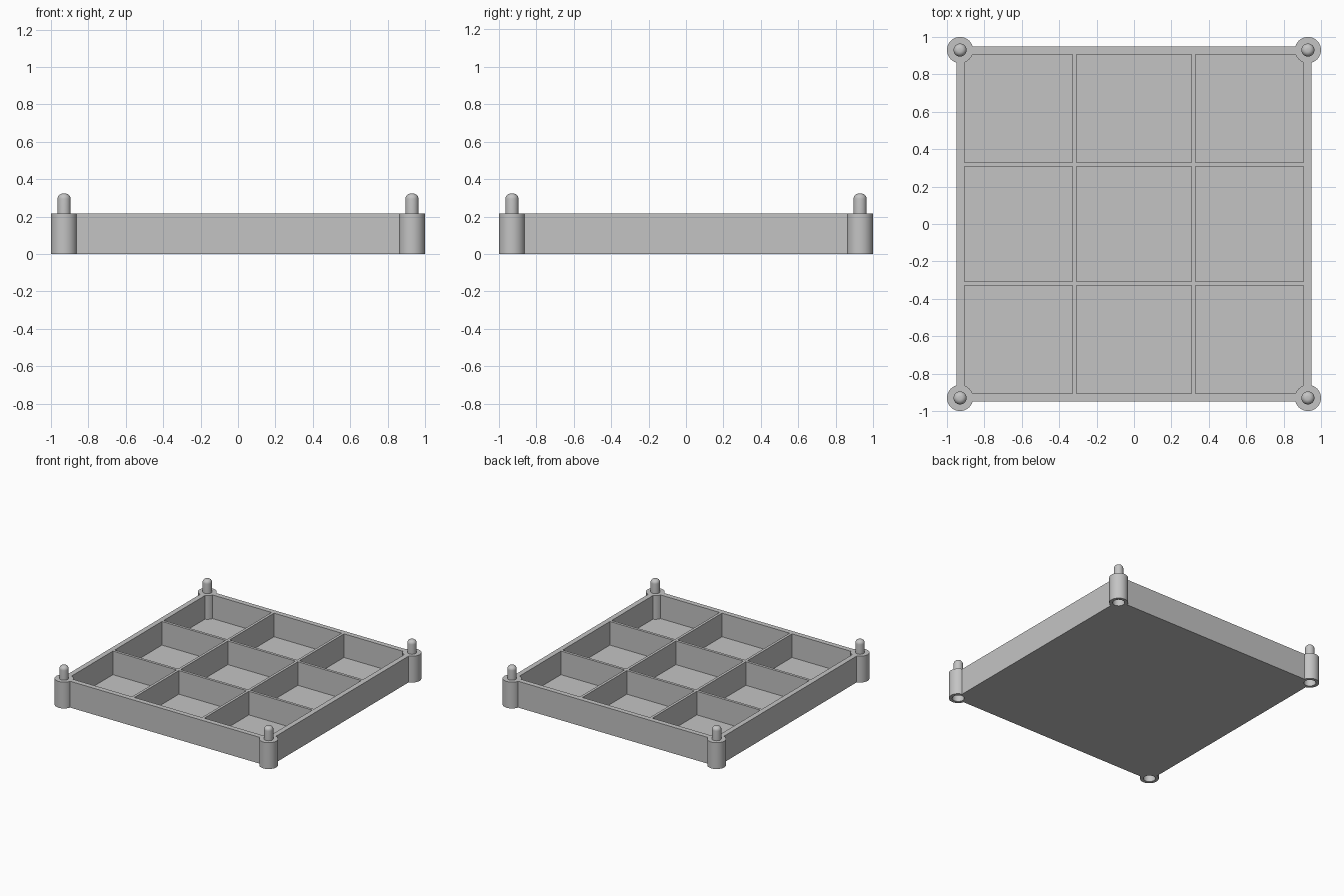
import bpy, bmesh, math
from mathutils import Matrix

cube = bpy.data.objects.get("Cube")
if cube:
    bpy.data.objects.remove(cube, do_unlink=True)

OUTER, INNER = 0.948, 0.906          # half widths of the wall
HEIGHT, FLOOR = 0.216, 0.022
DIVIDER, DIVIDER_HALF = 0.318, 0.011
POST, POST_R, HOLE_R, HOLE_DEPTH = 0.93, 0.07, 0.045, 0.11
PEG_R, PEG_TOP, PEG_ROUND = 0.035, 0.323, 0.028
CORNERS = [(x, y) for x in (-POST, POST) for y in (-POST, POST)]

grey = bpy.data.materials.new("grey plastic")
grey.use_nodes = True
grey.diffuse_color = (0.55, 0.55, 0.55, 1)
grey.node_tree.nodes["Principled BSDF"].inputs["Base Color"].default_value = grey.diffuse_color


def add_object(name, bm):
    bmesh.ops.recalc_face_normals(bm, faces=bm.faces)
    mesh = bpy.data.meshes.new(name)
    bm.to_mesh(mesh)
    bm.free()
    mesh.materials.append(grey)
    obj = bpy.data.objects.new(name, mesh)
    bpy.context.collection.objects.link(obj)
    return obj


def add_box(bm, x0, x1, y0, y1, z0, z1):
    place = Matrix.Translation(((x0 + x1) / 2, (y0 + y1) / 2, (z0 + z1) / 2))
    size = Matrix.Diagonal((x1 - x0, y1 - y0, z1 - z0, 1))
    bmesh.ops.create_cube(bm, size=1, matrix=place @ size)


def corner_cylinders(name, radius, z0, z1):
    bm = bmesh.new()
    for x, y in CORNERS:
        bmesh.ops.create_cone(bm, cap_ends=True, segments=48, radius1=radius, radius2=radius,
                              depth=z1 - z0, matrix=Matrix.Translation((x, y, (z0 + z1) / 2)))
    return add_object(name, bm)


def combine(target, tool, operation):
    mod = target.modifiers.new(operation.lower(), "BOOLEAN")
    mod.operation, mod.object, mod.solver = operation, tool, "EXACT"
    select(target)
    bpy.ops.object.modifier_apply(modifier=mod.name)
    bpy.data.objects.remove(tool, do_unlink=True)


def select(obj):
    bpy.ops.object.select_all(action="DESELECT")
    obj.select_set(True)
    bpy.context.view_layer.objects.active = obj


# Tray block
bm = bmesh.new()
add_box(bm, -OUTER, OUTER, -OUTER, OUTER, 0, HEIGHT)
tray = add_object("tray", bm)

# Nine compartments
near, far = DIVIDER - DIVIDER_HALF, DIVIDER + DIVIDER_HALF
spans = [(-INNER, -far), (-near, near), (far, INNER)]
bm = bmesh.new()
for x0, x1 in spans:
    for y0, y1 in spans:
        add_box(bm, x0, x1, y0, y1, FLOOR, HEIGHT + 0.1)
combine(tray, add_object("compartment_cutter", bm), "DIFFERENCE")

# Corner posts with sockets underneath
combine(tray, corner_cylinders("corner_posts", POST_R, 0, HEIGHT), "UNION")
combine(tray, corner_cylinders("socket_cutter", HOLE_R, -0.05, HOLE_DEPTH), "DIFFERENCE")
select(tray)
bpy.ops.object.shade_smooth_by_angle(angle=math.radians(30))

# Round-topped stacking pegs, lathed from a profile
profile = [(0, HEIGHT - 0.01), (PEG_R, HEIGHT - 0.01)]
for i in range(9):
    a = math.pi / 2 * i / 8
    profile.append((PEG_R - PEG_ROUND * (1 - math.cos(a)), PEG_TOP - PEG_ROUND * (1 - math.sin(a))))
profile.append((0, PEG_TOP))
for (x, y), name in zip(CORNERS, ("front_right", "back_right", "front_left", "back_left")):
    bm = bmesh.new()
    verts = [bm.verts.new((r, 0, z)) for r, z in profile]
    edges = [bm.edges.new(pair) for pair in zip(verts, verts[1:])]
    bmesh.ops.spin(bm, geom=verts + edges, cent=(0, 0, 0), axis=(0, 0, 1),
                   angle=math.tau, steps=32)
    bmesh.ops.remove_doubles(bm, verts=bm.verts, dist=0.0001)
    peg = add_object(name + "_peg", bm)
    peg.location = (x, y, 0)
    select(peg)
    bpy.ops.object.shade_smooth_by_angle(angle=math.radians(30))
